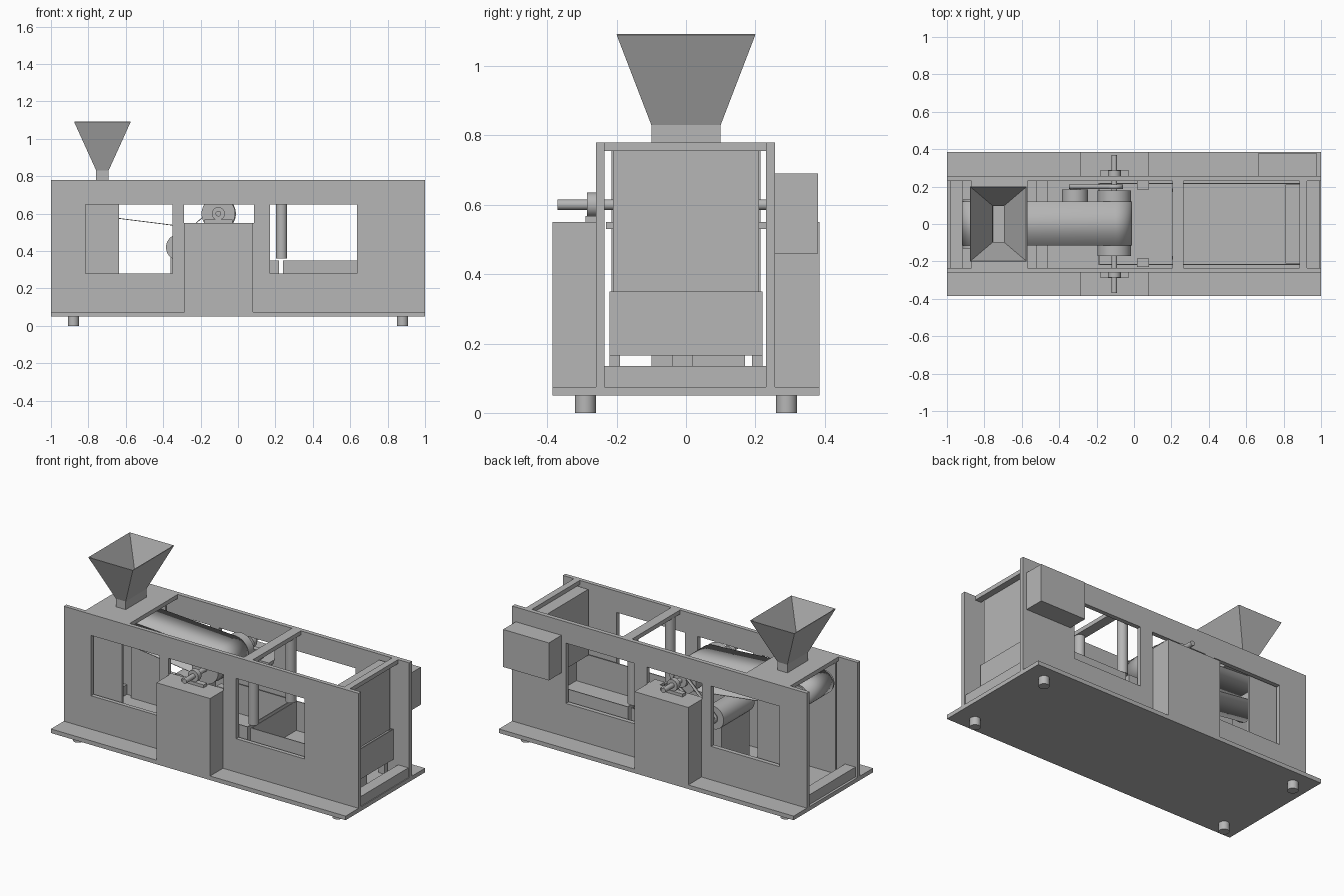
import bpy, bmesh
from math import acos, atan2, cos, sin, hypot, pi, radians

if "Cube" in bpy.data.objects:
    bpy.data.objects.remove(bpy.data.objects["Cube"])

GREY = (0.47, 0.47, 0.47, 1)
mat = bpy.data.materials.new("plain grey metal")
mat.use_nodes = True
mat.diffuse_color = GREY
mat.node_tree.nodes["Principled BSDF"].inputs["Base Color"].default_value = GREY


def finish(bm, name):
    bmesh.ops.recalc_face_normals(bm, faces=bm.faces)
    mesh = bpy.data.meshes.new(name)
    bm.to_mesh(mesh)
    bm.free()
    ob = bpy.data.objects.new(name, mesh)
    bpy.context.collection.objects.link(ob)
    mesh.materials.append(mat)
    return ob


def box(name, x, y, z):
    """Box from its (min, max) range on each axis."""
    bm = bmesh.new()
    bmesh.ops.create_cube(bm, size=1)
    for v in bm.verts:
        for i, (lo, hi) in enumerate((x, y, z)):
            v.co[i] = lo if v.co[i] < 0 else hi
    return finish(bm, name)


def cylinder(name, centre, radius, length, axis="Y"):
    rot = (radians(90), 0, 0) if axis == "Y" else (0, 0, 0)
    bpy.ops.mesh.primitive_cylinder_add(vertices=40, radius=radius, depth=length,
                                        location=centre, rotation=rot)
    ob = bpy.context.object
    ob.name = name
    ob.data.materials.append(mat)
    bpy.ops.object.shade_smooth_by_angle()
    return ob


def thicken(ob, amount, offset=0):
    mod = ob.modifiers.new("thickness", "SOLIDIFY")
    mod.thickness = amount
    mod.offset = offset


def panel(name, y, windows):
    """Upright side wall with rectangular openings (x0, x1, z0, z1)."""
    xs = sorted({-1, 1} | {v for w in windows for v in w[:2]})
    zs = sorted({0.075, 0.78} | {v for w in windows for v in w[2:]})
    bm = bmesh.new()
    for x0, x1 in zip(xs, xs[1:]):
        for z0, z1 in zip(zs, zs[1:]):
            cx, cz = (x0 + x1) / 2, (z0 + z1) / 2
            if any(a < cx < b and c < cz < d for a, b, c, d in windows):
                continue
            corners = ((x0, z0), (x1, z0), (x1, z1), (x0, z1))
            bm.faces.new([bm.verts.new((px, y[0], pz)) for px, pz in corners])
    bmesh.ops.remove_doubles(bm, verts=bm.verts, dist=0.0001)
    ext = bmesh.ops.extrude_face_region(bm, geom=bm.faces[:] + bm.edges[:] + bm.verts[:],
                                        use_keep_orig=True)
    for v in ext["geom"]:
        if isinstance(v, bmesh.types.BMVert):
            v.co.y = y[1]
    bmesh.ops.dissolve_limit(bm, angle_limit=0.01, verts=bm.verts, edges=bm.edges)
    return finish(bm, name)


def belt(name, a, ra, b, rb, y):
    """Thin endless belt round two pulleys given in x and z."""
    dx, dz = b[0] - a[0], b[1] - a[1]
    d = atan2(dz, dx)
    t = acos((ra - rb) / hypot(dx, dz))
    n = 16
    pts = []
    for i in range(n + 1):
        ang = d + t + (2 * pi - 2 * t) * i / n
        pts.append((a[0] + ra * cos(ang), a[1] + ra * sin(ang)))
    for i in range(n + 1):
        ang = d - t + 2 * t * i / n
        pts.append((b[0] + rb * cos(ang), b[1] + rb * sin(ang)))
    bm = bmesh.new()
    rows = [[bm.verts.new((px, yy, pz)) for px, pz in pts] for yy in y]
    for i in range(len(pts)):
        j = (i + 1) % len(pts)
        f = bm.faces.new((rows[0][i], rows[0][j], rows[1][j], rows[1][i]))
        f.smooth = True
    thicken(finish(bm, name), 0.004)


def tray(name, x, y, z):
    """Open-topped box with thin walls."""
    ob = box(name, x, y, z)
    bm = bmesh.new()
    bm.from_mesh(ob.data)
    bmesh.ops.delete(bm, geom=[f for f in bm.faces if f.normal.z > 0.9], context="FACES")
    bm.to_mesh(ob.data)
    bm.free()
    thicken(ob, 0.008, -1)


# Base and feet
box("base_plate", (-1, 1), (-0.385, 0.385), (0.05, 0.075))
for sx in (-1, 1):
    for sy in (-1, 1):
        cylinder("foot", (sx * 0.88, sy * 0.29, 0.025), 0.03, 0.05, "Z")

# Side walls and the housings outside them
openings = [(-0.815, -0.35, 0.28, 0.65), (-0.29, 0.085, 0.55, 0.65),
            (0.17, 0.635, 0.28, 0.65)]
panel("front_wall", (-0.26, -0.235), openings)
panel("back_wall", (0.23, 0.257), openings)
box("front_housing", (-0.285, 0.08), (-0.385, -0.26), (0.075, 0.55))
box("back_housing", (-0.285, 0.08), (0.257, 0.385), (0.075, 0.55))
box("control_box", (0.665, 0.975), (0.257, 0.38), (0.46, 0.69))

# Cross members, top and bottom
inner = (-0.235, 0.23)
box("hopper_plate", (-0.87, -0.57), inner, (0.755, 0.78))
box("middle_top_bar", (0.205, 0.265), inner, (0.755, 0.78))
box("end_top_bar", (0.885, 0.925), inner, (0.755, 0.78))
for x in ((-0.985, -0.915), (-0.525, -0.46), (0.925, 0.995)):
    box("bottom_bar", x, inner, (0.075, 0.135))

# Hopper: neck and flared funnel, open at both ends
bm = bmesh.new()
rings = []
for hx, hy, z in ((0.033, 0.1, 0.78), (0.033, 0.1, 0.83), (0.151, 0.2, 1.09)):
    rings.append([bm.verts.new((-0.725 + sx * hx, sy * hy, z))
                  for sx, sy in ((-1, -1), (1, -1), (1, 1), (-1, 1))])
for lower, upper in zip(rings, rings[1:]):
    for i in range(4):
        j = (i + 1) % 4
        bm.faces.new((lower[i], lower[j], upper[j], upper[i]))
thicken(finish(bm, "hopper"), 0.004, -1)

# Conveyor
tail, drum = (-0.85, 0.67), (-0.105, 0.6)
cylinder("tail_roller", (tail[0], 0, tail[1]), 0.066, 0.26)
cylinder("drive_drum", (drum[0], 0.005, drum[1]), 0.09, 0.35)
belt("conveyor_belt", tail, 0.068, drum, 0.092, (-0.115, 0.12))
cylinder("drive_shaft", (drum[0], 0, drum[1]), 0.015, 0.74)
for s in (-1, 1):
    cylinder("bearing", (drum[0], s * 0.27, drum[1]), 0.035, 0.03)
    ys = sorted((s * 0.257, s * 0.29))
    box("bearing_foot", (-0.18, -0.03), ys, (0.55, 0.568))
    box("tail_support", (-0.87, -0.635), sorted((s * 0.205, s * 0.215)), (0.075, 0.755))
    box("wall_bracket", (0.015, 0.08), sorted((s * 0.185, s * 0.23)), (0.53, 0.55))

# Motor and drive belt
motor = (-0.315, 0.42)
cylinder("motor", (motor[0], 0.035, motor[1]), 0.07, 0.3)
box("motor_mount", (-0.36, -0.27), (-0.1, 0.17), (0.075, 0.38))
cylinder("motor_pulley", (motor[0], 0.197, motor[1]), 0.028, 0.026)
cylinder("drum_pulley", (drum[0], 0.197, drum[1]), 0.043, 0.022)
belt("drive_belt", motor, 0.03, drum, 0.045, (0.188, 0.21))

# Collecting trays, posts and end chute
tray("left_tray", (-0.19, 0.22), (-0.22, 0.22), (0.165, 0.35))
tray("right_tray", (0.24, 0.9), (-0.22, 0.22), (0.165, 0.35))
for x in (-0.12, 0.15, 0.32, 0.84):
    for y in (-0.205, -0.01, 0.205):
        w = 0.03 if y == -0.01 else 0.015
        box("tray_leg", (x - 0.02, x + 0.02), (y - w, y + w), (0.075, 0.165))
for s in (-1, 1):
    cylinder("post", (0.233, s * 0.18, 0.558), 0.03, 0.395, "Z")
box("end_chute", (0.81, 0.885), (-0.21, 0.21), (0.35, 0.755))
